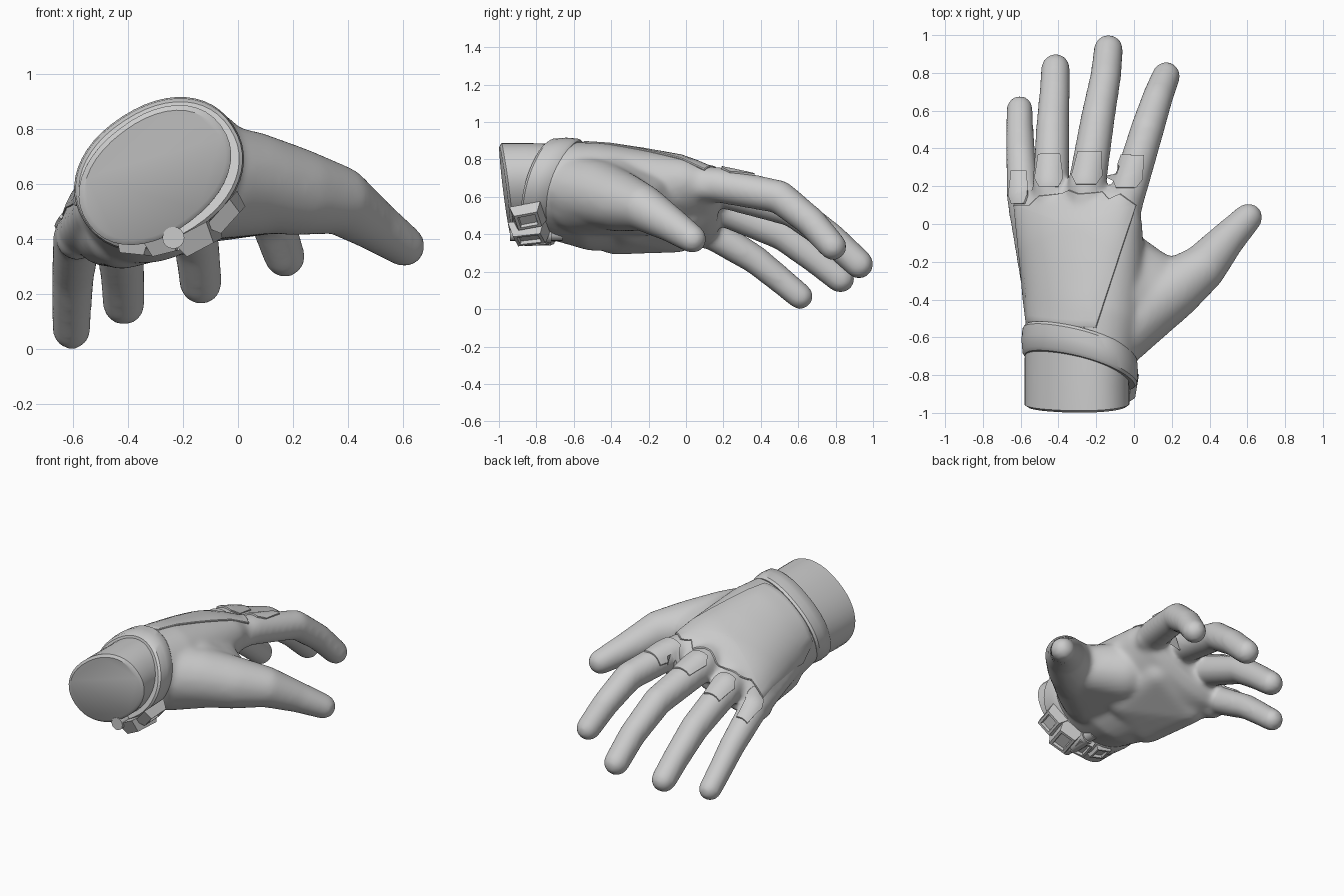
import bpy, bmesh, math
from mathutils import Vector, Matrix
from mathutils.bvhtree import BVHTree

if "Cube" in bpy.data.objects:
    bpy.data.objects.remove(bpy.data.objects["Cube"])

grey = bpy.data.materials.new("plain grey")
grey.diffuse_color = (0.6, 0.6, 0.6, 1)
grey.use_nodes = True
grey.node_tree.nodes["Principled BSDF"].inputs["Base Color"].default_value = grey.diffuse_color


def finish(name, bm):
    bmesh.ops.recalc_face_normals(bm, faces=bm.faces)
    me = bpy.data.meshes.new(name)
    bm.to_mesh(me)
    bm.free()
    me.materials.append(grey)
    ob = bpy.data.objects.new(name, me)
    bpy.context.collection.objects.link(ob)
    return ob


def oval(y, cx, cz, a, b, deg, sx=0.0, sz=0.0, n=40):
    """Tilted rounded oval around the arm axis; sx, sz slant it along y."""
    pts, r = [], math.radians(deg)
    for i in range(n):
        t = 2 * math.pi * i / n
        c, s = math.cos(t), math.sin(t)
        u = a * math.copysign(abs(c) ** 0.92, c)
        v = b * math.copysign(abs(s) ** 0.92, s)
        dx, dz = u * math.cos(r) - v * math.sin(r), u * math.sin(r) + v * math.cos(r)
        pts.append((cx + dx, y + sx * dx + sz * dz, cz + dz))
    return pts


def loft(bm, rings, closed=False):
    vs = [[bm.verts.new(p) for p in ring] for ring in rings]
    n = len(vs[0])
    pairs = list(zip(vs, vs[1:])) + ([(vs[-1], vs[0])] if closed else [])
    for p, q in pairs:
        for i in range(n):
            j = (i + 1) % n
            bm.faces.new((p[i], p[j], q[j], q[i]))
    if not closed:
        bm.faces.new(vs[0])
        bm.faces.new(vs[-1])


def hull(bm, balls):
    """Convex skin around some balls (x, y, z, radius)."""
    tmp = bmesh.new()
    for x, y, z, r in balls:
        bmesh.ops.create_icosphere(tmp, subdivisions=3, radius=r + 0.004,
                                   matrix=Matrix.Translation((x, y, z)))
    pts = [v.co.copy() for v in tmp.verts]
    tmp.free()
    tmp = bmesh.new()
    vs = [tmp.verts.new(p) for p in pts]
    bmesh.ops.convex_hull(tmp, input=vs)
    bmesh.ops.delete(tmp, geom=[v for v in tmp.verts if not v.link_faces], context='VERTS')
    bmesh.ops.recalc_face_normals(tmp, faces=tmp.faces)
    me = bpy.data.meshes.new("tmp")
    tmp.to_mesh(me)
    tmp.free()
    bm.from_mesh(me)
    bpy.data.meshes.remove(me)


# gloved hand: palm loft, finger chains and thumb fused into one skin
SX, SZ = -0.33, 0.30
bm = bmesh.new()
palm = [(-.70, -.287, .637, .303, .225, 33, 1), (-.48, -.26, .60, .335, .252, 34, .6),
        (-.2, -.275, .58, .352, .225, 30, .2), (0, -.295, .575, .365, .185, 27, 0),
        (.12, -.31, .56, .36, .14, 25, 0), (.17, -.31, .555, .33, .09, 25, 0)]
loft(bm, [oval(*p[:6], SX * p[6], SZ * p[6]) for p in palm])
chains = [
    [(-.08, .0, .67, .09), (-.03, .17, .665, .092), (.07, .5, .6, .086), (.125, .67, .465, .078), (.17, .785, .335, .072)],
    [(-.25, .0, .65, .09), (-.25, .2, .64, .098), (-.19, .57, .53, .087), (-.15, .78, .375, .079), (-.135, .925, .24, .075)],
    [(-.43, .0, .55, .09), (-.44, .2, .54, .094), (-.43, .52, .4, .085), (-.42, .7, .265, .078), (-.415, .825, .163, .074)],
    [(-.52, -.35, .50, .07), (-.585, .13, .41, .084), (-.6, .37, .265, .075), (-.605, .5, .16, .07), (-.605, .61, .068, .067)],
    [(-.08, -.56, .63, .185), (.04, -.46, .61, .18), (.2, -.35, .575, .158), (.36, -.235, .545, .122),
     (.49, -.085, .455, .092), (.605, .035, .375, .073)],
]
for chain in chains:
    for p, q in zip(chain, chain[1:]):
        hull(bm, [p, q])
# webs between neighbouring knuckles
for p, q in zip(chains[:3], chains[1:4]):
    hull(bm, [(c[1][0], c[1][1] - .07, c[1][2] - .01, .075) for c in (p, q)])
# web to the thumb, ball of the thumb and heel of the palm
hull(bm, [(.2, -.29, .565, .1), (-.03, -.17, .63, .1), (-.05, -.4, .62, .19)])
hull(bm, [(.04, -.44, .6, .185), (-.12, -.55, .6, .2), (-.08, -.2, .57, .175), (.17, -.34, .57, .14)])
hull(bm, [(-.42, -.38, .43, .135), (-.48, -.05, .425, .12), (-.2, -.3, .5, .15), (-.2, 0, .53, .12)])
hand = finish("gloved_hand", bm)
rm = hand.modifiers.new("fuse", 'REMESH')
rm.mode, rm.voxel_size, rm.use_smooth_shade = 'VOXEL', 0.014, True
sm = hand.modifiers.new("soften", 'SMOOTH')
sm.factor, sm.iterations = 0.5, 20
bpy.context.view_layer.update()
skin = BVHTree.FromObject(hand, bpy.context.evaluated_depsgraph_get())


def plate(name, outline, lift=0.009, steps=5, rings=5):
    """Thin raised plate draped over the back of the hand."""
    pts = []
    for p, q in zip(outline, outline[1:] + outline[:1]):
        pts += [Vector(p).lerp(Vector(q), k / steps) for k in range(steps)]
    mid = sum(pts, Vector((0, 0))) / len(pts)

    def drape(p, h):
        co, no, _, _ = skin.ray_cast(Vector((p.x, p.y, 2)), Vector((0, 0, -1)))
        if co is None or no.z < 0.15:
            co, no, _, _ = skin.find_nearest(Vector((p.x, p.y, 0.52)))
        return co + no * h

    bm = bmesh.new()
    layers = [(k / rings, lift) for k in range(1, rings)] + [(0.985, lift), (1, lift * 0.5), (1, -0.01)]
    prev, n = None, len(pts)
    centre = bm.verts.new(drape(mid, lift))
    for f, h in layers:
        row = [bm.verts.new(drape(mid.lerp(p, f), h)) for p in pts]
        for i in range(n):
            j = (i + 1) % n
            bm.faces.new((prev[i], prev[j], row[j], row[i]) if prev else (centre, row[i], row[j]))
        prev = row
    return finish(name, bm)


# back plate with a notched front edge
plate("back_plate", [(-.57, -.52), (-.4, -.54), (-.2, -.55), (.01, .1), (-.07, .16), (-.13, .13),
                     (-.17, .17), (-.29, .16), (-.34, .18), (-.38, .16), (-.5, .15), (-.55, .1),
                     (-.635, .1)], rings=14)
# knuckle plates: centre, width scale, lean
hexagon = [(-.055, .09), (.058, .09), (.075, -.04), (.05, -.085), (-.05, -.085), (-.075, -.04)]
for name, x, y, w, lean in [("index", -.025, .275, 1, .2), ("middle", -.245, .295, 1.02, .1),
                            ("ring", -.45, .28, .95, 0), ("little", -.61, .19, .66, 0)]:
    plate(name + "_knuckle_plate", [(x + u * w + lean * v, y + v) for u, v in hexagon], 0.01)

# bare wrist with a rounded cut end
bm = bmesh.new()
W = (-.302, .633)
loft(bm, [oval(-.968, *W, .28, .195, 37, .04, -.14), oval(-.955, *W, .3, .212, 37, .04, -.14),
          oval(-.85, *W, .3, .212, 37, -.15, .1), oval(-.66, *W, .295, .21, 35, SX, SZ)])
finish("wrist", bm)

# rounded glove cuff band
bm = bmesh.new()
B = (-.287, .637)
profile = [(-.075, -.03), (-.075, .008), (-.06, .02), (0, .025), (.06, .02), (.078, .008), (.078, -.03)]
loft(bm, [oval(-.70 + dy, *B, .298 + r, .223 + r, 33, SX, SZ, 48) for dy, r in profile], True)
finish("cuff_band", bm)


# clasp links on the underside of the cuff, each with a sunken frame
def link(name, x, z, deg, size):
    y = -.72 + SX * (x - B[0]) + SZ * (z - B[1])
    bm = bmesh.new()
    bmesh.ops.create_cube(bm, size=1)
    bmesh.ops.scale(bm, vec=size, verts=bm.verts)
    low = min(bm.faces, key=lambda f: f.calc_center_median().z)
    bmesh.ops.scale(bm, vec=(.75, .75, 1), verts=low.verts)
    bmesh.ops.inset_region(bm, faces=[low], thickness=min(size[:2]) * .16)
    bmesh.ops.inset_region(bm, faces=[low], thickness=.006, depth=-.018)
    ob = finish(name, bm)
    ob.matrix_world = (Matrix.Translation((x, y, z)) @ Matrix.Rotation(math.radians(-deg), 4, 'Y')
                       @ Matrix.Rotation(math.radians(-14), 4, 'Z'))


for i, (x, z, deg, size) in enumerate([(-.37, .375, -6, (.12, .15, .06)), (-.26, .38, 14, (.12, .18, .06)),
                                       (-.14, .405, 28, (.15, .2, .08)), (-.04, .49, 48, (.14, .17, .06))]):
    link("clasp_link_%d" % (i + 1), x, z, deg, size)


def peg(name, x, y, z, r, length):
    bm = bmesh.new()
    bmesh.ops.create_cone(bm, cap_ends=True, segments=16, radius1=r, radius2=r, depth=length,
                          matrix=Matrix.Translation((x, y, z)) @ Matrix.Rotation(math.pi / 2, 4, 'X'))
    finish(name, bm)


peg("clasp_pin", -.235, -.80, .405, .04, .28)
peg("clasp_pin_collar", -.235, -.79, .405, .05, .14)

bpy.ops.object.select_all(action='DESELECT')
for ob in bpy.context.scene.objects:
    ob.select_set(ob is not hand)
bpy.context.view_layer.objects.active = bpy.data.objects["wrist"]
bpy.ops.object.shade_smooth_by_angle(angle=math.radians(35))
